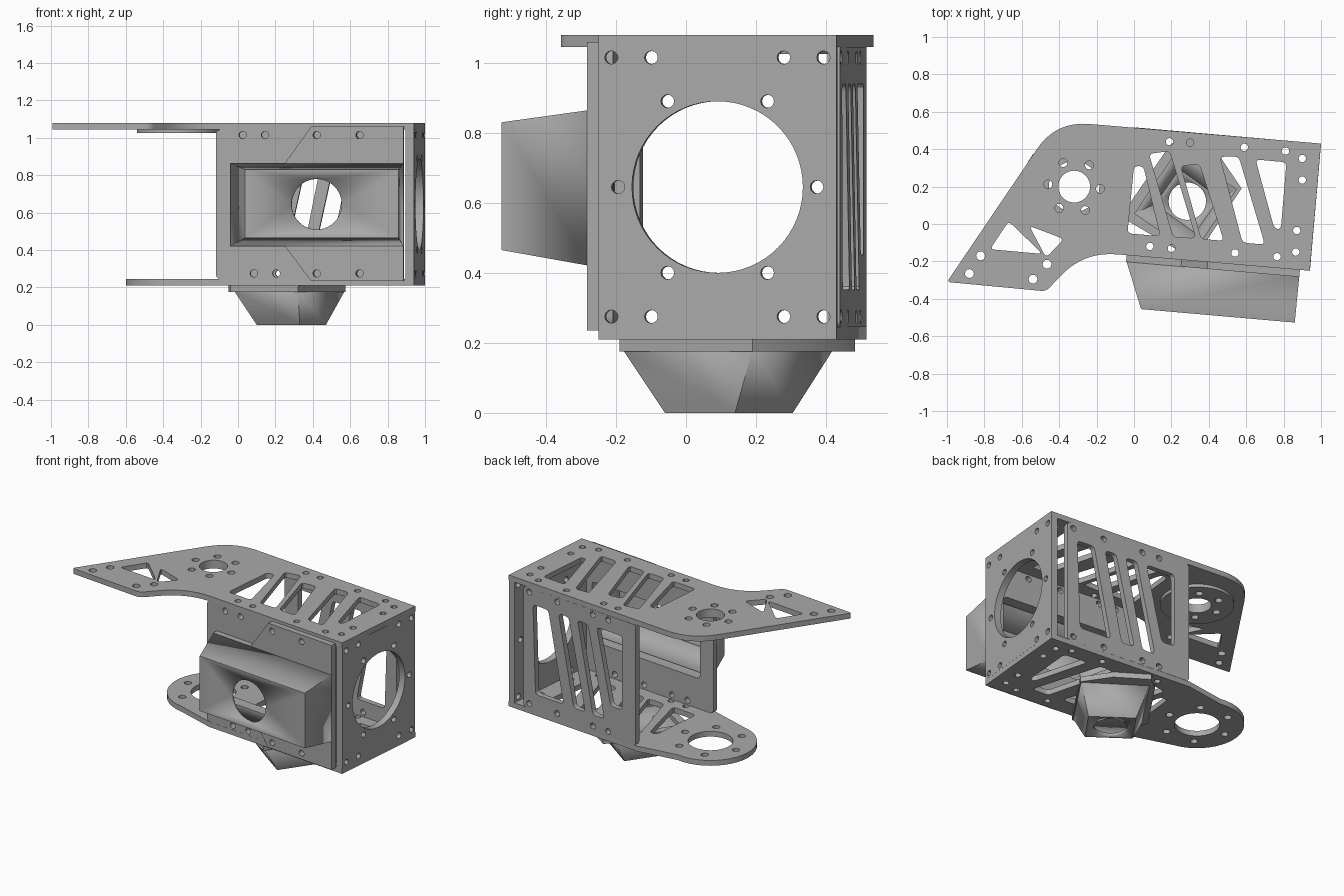
import bpy, bmesh, math
from mathutils import Matrix, Vector

cube = bpy.data.objects.get("Cube")
if cube:
    bpy.data.objects.remove(cube)

grey = bpy.data.materials.new("machined grey")
grey.use_nodes = True
colour = (0.4, 0.4, 0.4, 1)
grey.diffuse_color = colour
grey.node_tree.nodes["Principled BSDF"].inputs["Base Color"].default_value = colour

# Frames: the box is turned slightly about the vertical
TURN = Matrix.Rotation(math.radians(-5), 4, 'Z')
FLAT = Matrix.Identity(4)
FACING = TURN @ Matrix.Rotation(math.radians(90), 4, 'X')
END = TURN @ Matrix(((0, 0, 1, 0), (1, 0, 0, 0), (0, 1, 0, 0), (0, 0, 0, 1)))
LOW, HIGH, MID = 0.21, 1.08, 0.645
THICK = 0.035
FRONT, BACK, SIDE = -0.167, 0.515, 0.959


def finish(ob):
    ob.data.materials.append(grey)
    bpy.ops.object.select_all(action='DESELECT')
    ob.select_set(True)
    bpy.context.view_layer.objects.active = ob
    bpy.ops.object.shade_smooth_by_angle(angle=math.radians(30))


def circle(x, y, r, n=24, start=0.0):
    return [(x + r * math.cos(start + math.tau * i / n),
             y + r * math.sin(start + math.tau * i / n)) for i in range(n)]


def rounded(points, cuts, steps=4):
    """Round each corner of a polygon; cuts is one length or one per corner."""
    pts = [Vector(p) for p in points]
    if not isinstance(cuts, (list, tuple)):
        cuts = [cuts] * len(pts)
    out = []
    for i, (p, c) in enumerate(zip(pts, cuts)):
        if c == 0:
            out.append(tuple(p))
            continue
        a = p + (pts[i - 1] - p).normalized() * c
        b = p + (pts[(i + 1) % len(pts)] - p).normalized() * c
        for k in range(steps + 1):
            t = k / steps
            out.append(tuple(a * (1 - t) ** 2 + p * 2 * t * (1 - t) + b * t * t))
    return out


def plate(name, outline, holes, frame, centre, thick=THICK):
    """Flat sheet with cut-outs, centred at a depth along the frame's normal."""
    curve = bpy.data.curves.new(name, 'CURVE')
    curve.dimensions = '2D'
    curve.fill_mode = 'BOTH'
    curve.extrude = thick / 2
    for loop in [outline] + holes:
        spline = curve.splines.new('POLY')
        spline.points.add(len(loop) - 1)
        for point, (x, y) in zip(spline.points, loop):
            point.co = (x, y, 0, 1)
        spline.use_cyclic_u = True
    temp = bpy.data.objects.new(name + " outline", curve)
    bpy.context.collection.objects.link(temp)
    graph = bpy.context.evaluated_depsgraph_get()
    mesh = bpy.data.meshes.new_from_object(temp.evaluated_get(graph))
    bpy.data.objects.remove(temp)
    bm = bmesh.new()
    bm.from_mesh(mesh)
    bmesh.ops.remove_doubles(bm, verts=bm.verts, dist=0.0002)
    bmesh.ops.recalc_face_normals(bm, faces=bm.faces)
    bm.transform(frame @ Matrix.Translation((0, 0, centre)))
    bm.to_mesh(mesh)
    bm.free()
    mesh.materials.clear()
    ob = bpy.data.objects.new(name, mesh)
    bpy.context.collection.objects.link(ob)
    finish(ob)


def hood(name, base, base_depth, face, face_depth, hole, frame):
    """Hollow tapered cover with a round hole in its outer face."""
    bm = bmesh.new()
    rings = [[bm.verts.new((x, y, d)) for x, y in loop]
             for loop, d in ((base, base_depth), (face, face_depth), (hole, face_depth))]
    for i in range(4):
        j = (i + 1) % 4
        bm.faces.new((rings[0][i], rings[0][j], rings[1][j], rings[1][i]))
    edges = []
    for ring in rings[1:]:
        for i, v in enumerate(ring):
            w = ring[i - 1]
            edges.append(bm.edges.get((v, w)) or bm.edges.new((v, w)))
    bmesh.ops.triangle_fill(bm, edges=edges, use_beauty=True)
    bmesh.ops.recalc_face_normals(bm, faces=bm.faces)
    middle = sum((v.co for v in bm.verts), Vector()) / len(bm.verts)
    middle.z = (base_depth + face_depth) / 2
    if sum(f.normal.dot(f.calc_center_median() - middle) * f.calc_area() for f in bm.faces) < 0:
        bmesh.ops.reverse_faces(bm, faces=bm.faces)
    bm.transform(frame)
    mesh = bpy.data.meshes.new(name)
    bm.to_mesh(mesh)
    bm.free()
    ob = bpy.data.objects.new(name, mesh)
    bpy.context.collection.objects.link(ob)
    wall = ob.modifiers.new("wall", 'SOLIDIFY')
    wall.thickness = 0.02
    wall.offset = -1
    finish(ob)


def screws(points, r=0.02):
    return [circle(x, y, r, 12) for x, y in points]


def rect(x0, x1, y0, y1):
    return [(x0, y0), (x1, y0), (x1, y1), (x0, y1)]


# Lightening slots and screw holes shared by top and bottom plates
slots = [rounded(p, 0.025, 3) for p in (
    [(0.0, 0.31), (-0.035, -0.05), (0.14, -0.065), (0.05, 0.31)],
    [(0.08, 0.375), (0.19, 0.39), (0.33, -0.075), (0.21, -0.07)],
    [(0.25, 0.31), (0.35, 0.32), (0.48, -0.09), (0.36, -0.08)],
    [(0.46, 0.36), (0.56, 0.36), (0.70, -0.11), (0.58, -0.1)],
    [(0.65, 0.345), (0.815, 0.33), (0.785, -0.03), (0.75, -0.025)])]
deck_screws = screws([(0.19, 0.44), (0.3, 0.435), (0.59, 0.41), (0.81, 0.39),
                      (0.9, 0.35), (0.9, 0.235), (0.87, -0.035), (0.865, -0.15),
                      (0.765, -0.175), (0.54, -0.155), (0.2, -0.13), (0.085, -0.12)])
PIVOT = (-0.32, 0.2)


def pivot_holes(bore, ring):
    return [circle(*PIVOT, bore, 40)] + screws(circle(*PIVOT, ring, 6, math.radians(-5)), 0.023)


# Top plate with swept arm
triangles = [rounded(p, 0.025, 3) for p in (
    [(-0.67, 0.015), (-0.49, -0.16), (-0.77, -0.135)],
    [(-0.56, -0.01), (-0.375, -0.08), (-0.47, -0.18)])]
plate("top_plate",
      rounded([(1.0, 0.43), (0.94, -0.25), (-0.27, -0.147), (-0.47, -0.36),
               (-1.0, -0.31), (-0.418, 0.55)], [0, 0, 0.18, 0.03, 0.02, 0.18], 8),
      slots + triangles + deck_screws + pivot_holes(0.085, 0.14)
      + screws([(-0.88, -0.265), (-0.82, -0.17), (-0.54, -0.295), (-0.465, -0.215)], 0.024),
      FLAT, HIGH - THICK / 2)

# Boss below the pivot
plate("pivot_boss", circle(*PIVOT, 0.22, 48), pivot_holes(0.085, 0.14), FLAT, HIGH - THICK - 0.01, 0.02)

# Bottom plate with round end
arc = [(PIVOT[0] + 0.28 * math.cos(math.radians(a)), PIVOT[1] + 0.28 * math.sin(math.radians(a)))
       for a in range(80, 261, 9)]
plate("bottom_plate", [(0.94, -0.25), (1.0, 0.43), (0.0, 0.515)] + arc + [(-0.1, -0.16)],
      slots + deck_screws + pivot_holes(0.135, 0.2), FLAT, LOW + THICK / 2)

# End plate with large bore
centre = (FRONT + BACK) / 2
end_screws = [(centre + s * x, MID + t * z) for s in (-1, 1) for t in (-1, 1)
              for x, z in ((0.304, 0.37), (0.19, 0.37), (0.143, 0.245))]
end_screws += [(centre + s * 0.285, MID) for s in (-1, 1)]
plate("end_plate", rect(FRONT, BACK, LOW + THICK, HIGH - THICK),
      [circle(centre, MID, 0.245, 64)] + screws(end_screws, 0.019), END, SIDE - 0.0225, 0.045)

# Back plate with slanted slots, laid out from the end plate
back_cuts = ([(0.19, 0.94), (0.31, 0.94), (0.43, 0.35), (0.21, 0.35)],
             [(0.39, 0.94), (0.47, 0.94), (0.60, 0.35), (0.51, 0.35)],
             [(0.54, 0.94), (0.62, 0.94), (0.75, 0.35), (0.66, 0.35)],
             [(0.69, 0.94), (0.89, 0.94), (0.89, 0.45), (0.80, 0.45)])
back_cuts = [rounded([(SIDE - t, z) for t, z in p], 0.025, 3) for p in back_cuts]
back_screws = screws([(SIDE - t, z) for t in (0.16, 0.38, 0.66, 0.78) for z in (0.275, 1.015)])
plate("back_plate", rounded(rect(-0.036, 0.842, LOW + THICK, HIGH - THICK), 0.02),
      back_cuts + back_screws, FACING, -(BACK - THICK / 2))

# Front plate, open behind the hood
front_screws = screws([(0.04, 1.015), (0.16, 1.015), (0.1, 0.275), (0.22, 0.275)])
flange_screws = screws([(x, z) for x in (0.44, 0.67) for z in (0.275, 1.015)])
opening = rect(0.0, 0.85, 0.445, 0.84)
plate("front_plate", rounded(rect(-0.104, 0.89, LOW + THICK, HIGH - THICK), 0.03),
      [rounded(opening, 0.03)] + front_screws + flange_screws, FACING, -(FRONT + THICK / 2))

# Front hood and its mounting flange
flange = [(0.905, 0.235), (0.41, 0.235), (0.27, 0.42), (-0.025, 0.42),
          (-0.025, 0.865), (0.27, 0.865), (0.41, 1.06), (0.905, 1.06)]
plate("hood_flange", flange, [opening] + flange_screws, FACING, -FRONT + 0.019, 0.038)
hood("front_hood", rect(-0.025, 0.905, 0.42, 0.865), -FRONT + 0.03,
     rect(0.077, 0.902, 0.465, 0.83), 0.45, circle(0.461, MID, 0.135, 40), FACING)

# Lower hood, set diagonally, and its flange
hood_base = [(0.32, -0.18), (0.57, 0.19), (0.23, 0.42), (-0.02, 0.05)]
hood_face = [(0.33, -0.06), (0.47, 0.14), (0.24, 0.305), (0.1, 0.105)]
hood("lower_hood", hood_base, 0.18, hood_face, 0.0, circle(0.285, 0.122, 0.1, 40), FLAT)
inner = [(0.275 + (x - 0.275) * 0.92, 0.12 + (y - 0.12) * 0.92) for x, y in hood_base]
plate("lower_flange", [(0.32, -0.19), (0.575, 0.19), (0.46, 0.36), (0.27, 0.482),
                       (0.19, 0.42), (-0.05, 0.07), (-0.04, 0.02)],
      [inner], FLAT, LOW - 0.0175)
